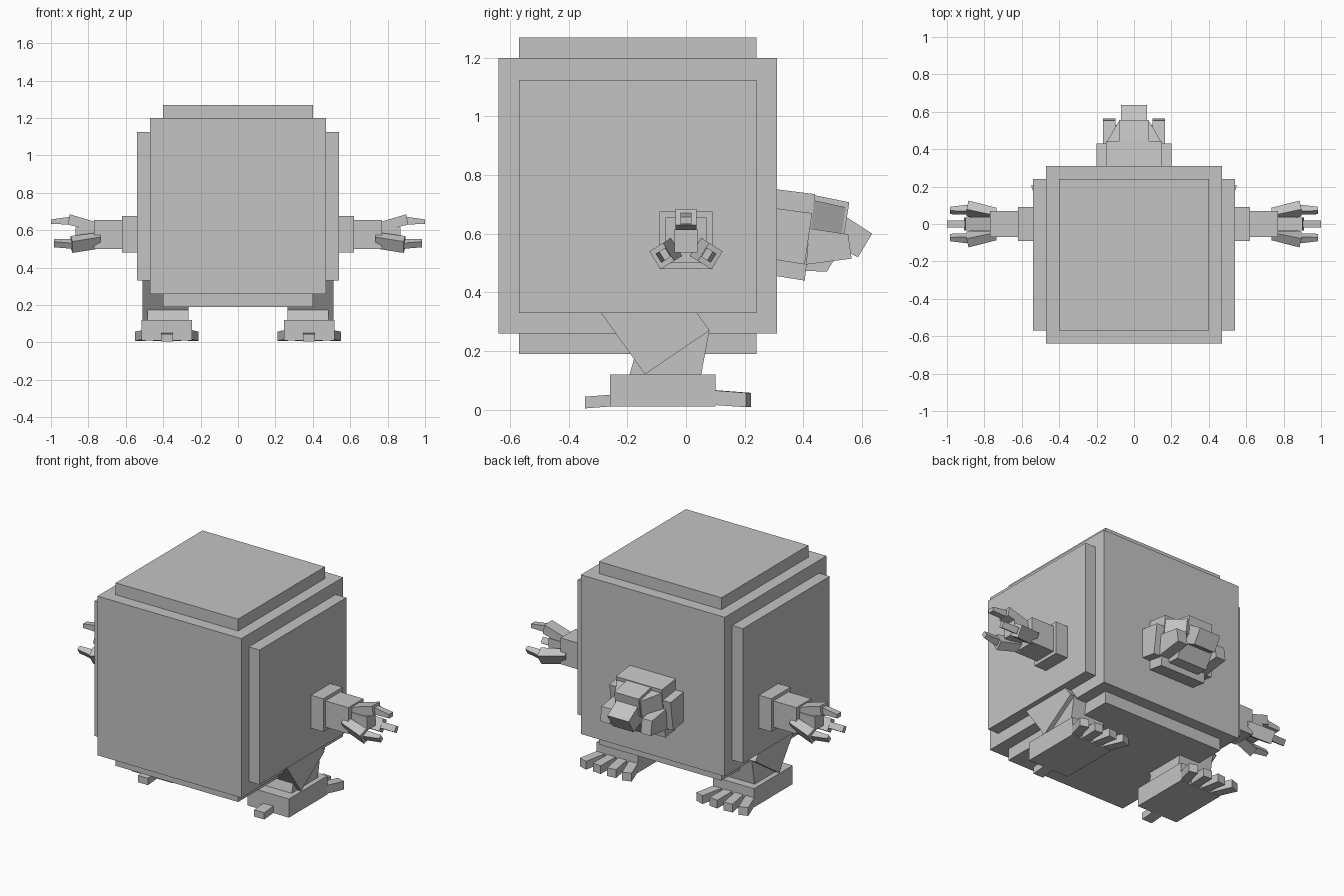
import bpy
import bmesh
from math import radians
from mathutils import Matrix, Vector

cube = bpy.data.objects.get("Cube")
if cube:
    bpy.data.objects.remove(cube, do_unlink=True)

grey = bpy.data.materials.new("plain grey")
grey.use_nodes = True
grey.diffuse_color = (0.55, 0.55, 0.55, 1)
grey.node_tree.nodes["Principled BSDF"].inputs["Base Color"].default_value = (0.55, 0.55, 0.55, 1)


def add_object(name, bm, mirror=False):
    bmesh.ops.recalc_face_normals(bm, faces=bm.faces[:])
    mesh = bpy.data.meshes.new(name)
    bm.to_mesh(mesh)
    bm.free()
    mesh.materials.append(grey)
    obj = bpy.data.objects.new(name, mesh)
    bpy.context.collection.objects.link(obj)
    if mirror:
        obj.modifiers.new("mirror", "MIRROR")
    return obj


def box(name, x, y, z, mirror=False, turn=None):
    """Box from axis ranges, optionally transformed by a matrix."""
    bm = bmesh.new()
    bmesh.ops.create_cube(bm, size=1)
    for v in bm.verts:
        v.co = Vector([(r[0] + r[1]) / 2 + c * (r[1] - r[0]) for r, c in zip((x, y, z), v.co)])
    if turn:
        bm.transform(turn)
    return add_object(name, bm, mirror)


def prism(name, profile, x0, x1, mirror=False, taper=None, along_y=False, turn=None):
    """Extrude a side profile; taper gives a width factor for each profile point."""
    bm = bmesh.new()
    rings = []
    for x in (x0, x1):
        ring = []
        for i, (p, q) in enumerate(profile):
            w = x * (taper[i] if taper else 1)
            ring.append(bm.verts.new((p, w, q) if along_y else (w, p, q)))
        rings.append(ring)
        bm.faces.new(ring)
    n = len(profile)
    for i in range(n):
        j = (i + 1) % n
        bm.faces.new((rings[0][i], rings[0][j], rings[1][j], rings[1][i]))
    if turn:
        bm.transform(turn)
    return add_object(name, bm, mirror)


def about(point, angle, axis):
    p = Vector(point)
    return Matrix.Translation(p) @ Matrix.Rotation(radians(angle), 4, axis) @ Matrix.Translation(-p)


# Body: large cube with raised plates on top, bottom and sides
box("body", (-0.47, 0.47), (-0.64, 0.31), (0.26, 1.20))
box("top_bottom_plates", (-0.40, 0.40), (-0.57, 0.24), (0.19, 1.27))
box("side_plates", (-0.54, 0.54), (-0.57, 0.24), (0.33, 1.125))

# Neck: stepped block leaning downwards
prism("neck_core", [(0.28, 0.755), (0.44, 0.735), (0.405, 0.44), (0.28, 0.46)], -0.15, 0.15)
prism("neck_sides", [(0.28, 0.69), (0.43, 0.67), (0.405, 0.495), (0.28, 0.515)], -0.20, 0.20)

# Head
prism("brow", [(0.42, 0.735), (0.557, 0.707), (0.54, 0.60), (0.41, 0.62)], -0.08, 0.08)
prism("skull", [(0.43, 0.715), (0.545, 0.69), (0.53, 0.59), (0.42, 0.60)], -0.15, 0.15,
      taper=[1, 0.56, 0.56, 1])
prism("cheek", [(0.42, 0.618), (0.553, 0.598), (0.565, 0.515), (0.41, 0.495)], 0.10, 0.165, mirror=True)
prism("snout", [(0.50, 0.685), (0.55, 0.655), (0.635, 0.60), (0.587, 0.52), (0.48, 0.57)], -0.07, 0.07)
prism("jaw", [(0.38, 0.56), (0.53, 0.55), (0.48, 0.47), (0.38, 0.475)], -0.10, 0.10)

# Arms
box("upper_arm", (0.50, 0.62), (-0.09, 0.09), (0.48, 0.675), mirror=True)
box("forearm", (0.60, 0.77), (-0.07, 0.07), (0.50, 0.655), mirror=True)
box("palm", (0.75, 0.87), (-0.04, 0.04), (0.535, 0.615), mirror=True)

# Three fingers around each wrist axis
wrist = (0, 0, 0.575)
knuckle = [(0.75, 0.59), (0.75, 0.64), (0.90, 0.685), (0.91, 0.63), (0.87, 0.62)]
tip = [(0.87, 0.665), (0.91, 0.67), (1.0, 0.657), (1.0, 0.633), (0.88, 0.63)]
for label, angle, shift in (("upper", 0, 0), ("front", 122, 0.015), ("rear", -122, 0.015)):
    spin = about(wrist, angle, "X") @ Matrix.Translation((-shift, 0, shift))
    prism(label + "_knuckle", knuckle, -0.036, 0.036, mirror=True, along_y=True, turn=spin)
    prism(label + "_fingertip", tip, -0.018, 0.018, mirror=True, along_y=True, turn=spin)

# Legs
prism("thigh", [(-0.29, 0.33), (-0.14, 0.12), (0.08, 0.27), (-0.07, 0.48)], 0.265, 0.51, mirror=True)
prism("shin", [(-0.175, 0.18), (-0.195, 0.11), (0.05, 0.11), (0.08, 0.27), (0.0, 0.28)],
      0.265, 0.485, mirror=True)

# Feet with a heel spur and four splayed toes
box("foot", (0.245, 0.515), (-0.26, 0.10), (0.01, 0.12), mirror=True)
prism("heel_spur", [(-0.24, 0.052), (-0.345, 0.044), (-0.345, 0.004), (-0.24, 0.012)],
      0.347, 0.413, mirror=True)
for i in range(4):
    x = 0.28 + i * 0.067
    prism("toe_%d" % (i + 1), [(0.07, 0.068), (0.22, 0.057), (0.22, 0.008), (0.07, 0.018)],
          x - 0.027, x + 0.027, mirror=True, turn=about((x, 0.08, 0), 18 - 12 * i, "Z"))
